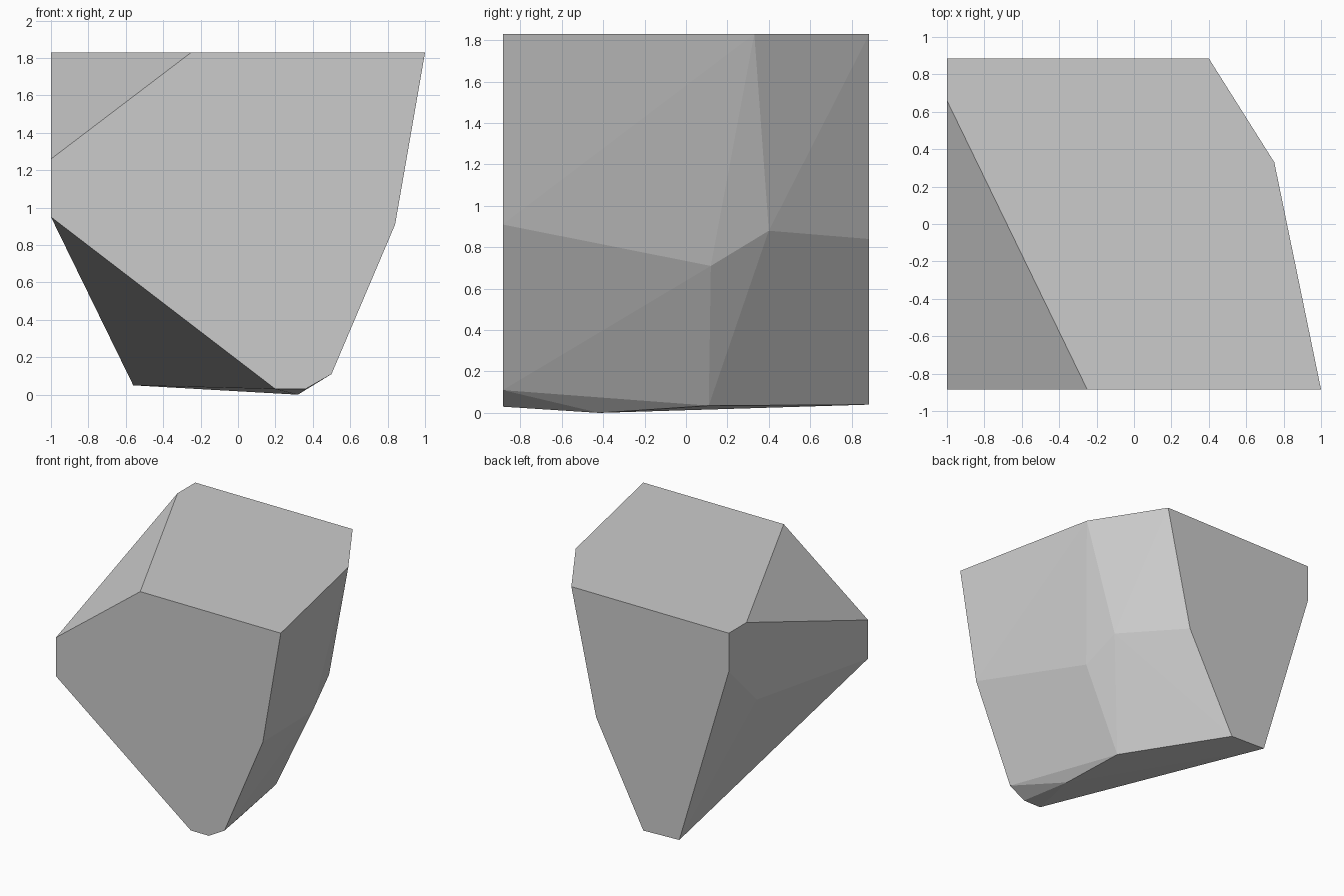
import bpy
import bmesh
import math

# Remove the default cube only
default_cube = bpy.data.objects.get("Cube")
if default_cube:
    bpy.data.objects.remove(default_cube, do_unlink=True)

# Single stone colour
stone = bpy.data.materials.new("stone grey")
stone.use_nodes = True
colour = (0.6, 0.6, 0.6, 1.0)
stone.diffuse_color = colour
stone.node_tree.nodes["Principled BSDF"].inputs["Base Color"].default_value = colour

TOP = 1.83
DEPTH = 0.885

# Flat top outline (x, y)
top_outline = [(-0.25, -DEPTH), (1, -DEPTH), (0.75, 0.33),
               (0.40, DEPTH), (-1, DEPTH), (-1, 0.66)]
# Flat front and back outlines below the top (x, z)
front_outline = [(-1, 1.26), (-1, 0.95), (0.20, 0.03),
                 (0.36, 0.03), (0.50, 0.11), (0.84, 0.91)]
back_outline = [(-1, 1.52), (-0.56, 0.05), (-0.24, 0.04), (0.18, 0.84)]
# Corners between front and back: flank, underside and side chip
inner_corners = [(0.58, 0.12, 0.71), (0.53, 0.40, 0.88), (0.26, 0.11, 0.035),
                 (0.32, -0.42, 0.0), (-1, 0.53, 1.16)]

corners = [(x, y, TOP) for x, y in top_outline]
corners += [(x, -DEPTH, z) for x, z in front_outline]
corners += [(x, DEPTH, z) for x, z in back_outline]
corners += inner_corners

# Faceted boulder wrapped around the corners
bm = bmesh.new()
points = [bm.verts.new(c) for c in corners]
bmesh.ops.convex_hull(bm, input=points)
loose = [v for v in bm.verts if not v.link_faces]
bmesh.ops.delete(bm, geom=loose, context='VERTS')

# Merge the triangles of each flat facet
bmesh.ops.dissolve_limit(bm, angle_limit=math.radians(0.5),
                         verts=bm.verts, edges=bm.edges)
bmesh.ops.recalc_face_normals(bm, faces=bm.faces)

mesh = bpy.data.meshes.new("boulder")
bm.to_mesh(mesh)
bm.free()
mesh.materials.append(stone)
boulder = bpy.data.objects.new("boulder", mesh)
bpy.context.collection.objects.link(boulder)
